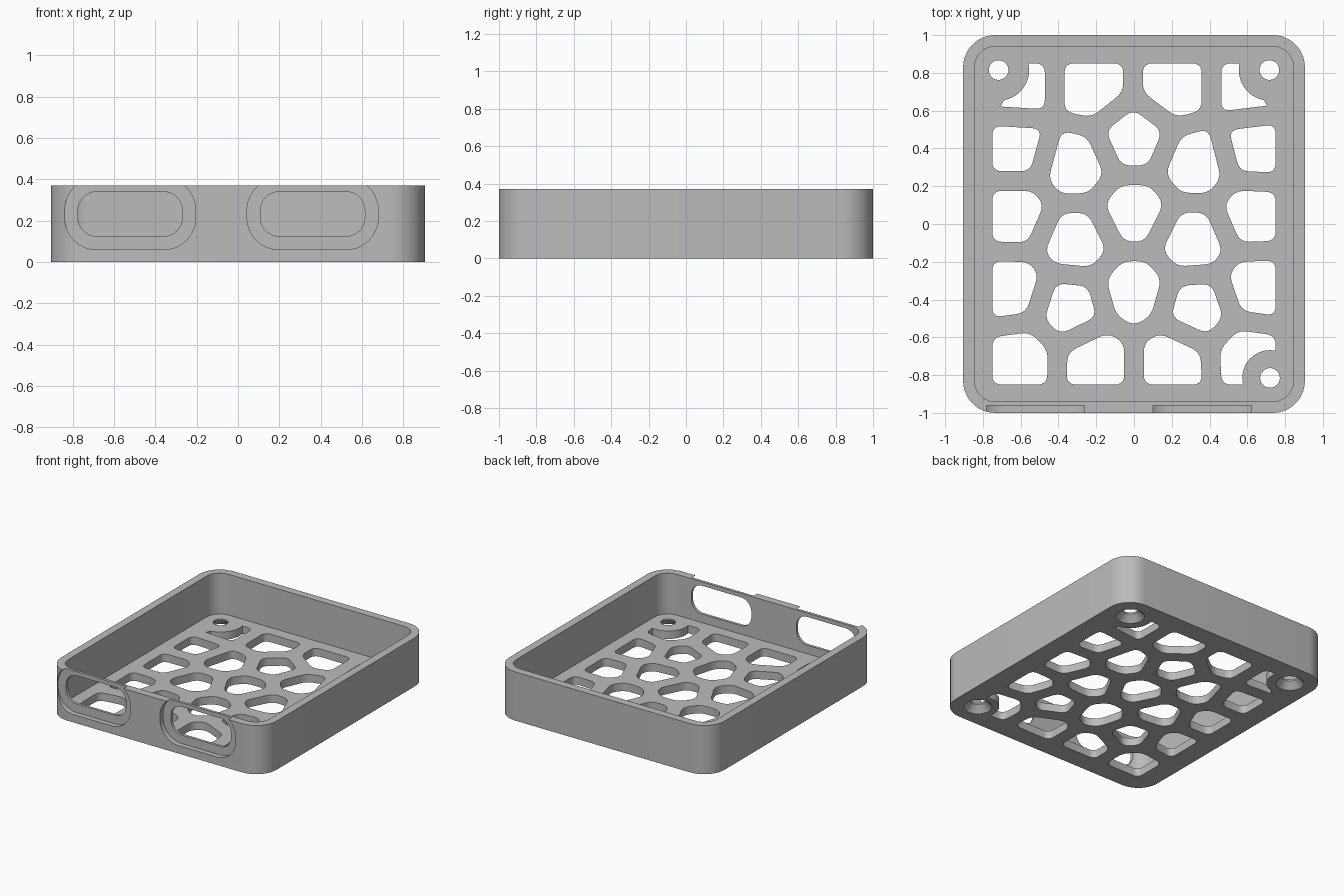
import bpy, bmesh, math
from mathutils import Vector, Matrix

default = bpy.data.objects.get("Cube")
if default:
    bpy.data.objects.remove(default, do_unlink=True)

WIDTH, DEPTH, HEIGHT = 1.81, 2.0, 0.37
WALL, FLOOR = 0.06, 0.06
CORNER = 0.17
RIB = 0.052          # half the width of a floor rib
EPS = 0.1            # overshoot for cutters


def finish(name, bm):
    bmesh.ops.recalc_face_normals(bm, faces=bm.faces)
    mesh = bpy.data.meshes.new(name)
    bm.to_mesh(mesh)
    bm.free()
    obj = bpy.data.objects.new(name, mesh)
    bpy.context.collection.objects.link(obj)
    return obj


def prism(name, outlines, low, high, upright=False):
    """Extrude flat outlines along z, or along y when upright."""
    bm = bmesh.new()
    for outline in outlines:
        rings = []
        for level in (low, high):
            rings.append([bm.verts.new((u, level, v) if upright else (u, v, level))
                          for u, v in outline])
        a, b = rings
        bm.faces.new(a)
        bm.faces.new(b)
        for i in range(len(a)):
            j = (i + 1) % len(a)
            bm.faces.new((a[i], a[j], b[j], b[i]))
    return finish(name, bm)


def rounded_rect(cx, cy, w, h, r, steps=10):
    points = []
    for k, (sx, sy) in enumerate(((1, 1), (-1, 1), (-1, -1), (1, -1))):
        for i in range(steps + 1):
            t = (k + i / steps) * math.pi / 2
            points.append((cx + sx * (w / 2 - r) + r * math.cos(t),
                           cy + sy * (h / 2 - r) + r * math.sin(t)))
    return points


def circle(cx, cy, r, steps=40):
    return [(cx + r * math.cos(math.tau * i / steps),
             cy + r * math.sin(math.tau * i / steps)) for i in range(steps)]


def clip(poly, point, normal):
    """Keep the part of a polygon behind a line."""
    out = []
    for a, b in zip(poly, poly[1:] + poly[:1]):
        da, db = (a - point).dot(normal), (b - point).dot(normal)
        if da <= 0:
            out.append(a)
        if da * db < 0:
            out.append(a.lerp(b, da / (da - db)))
    return out


def soften(poly, reach=0.05, steps=5):
    """Round every corner of a polygon."""
    poly = [p for i, p in enumerate(poly) if (p - poly[i - 1]).length > 0.02]
    out = []
    for i, b in enumerate(poly):
        a, c = poly[i - 1], poly[(i + 1) % len(poly)]
        p = b + (a - b) * min(reach / (a - b).length, 0.45)
        q = b + (c - b) * min(reach / (c - b).length, 0.45)
        for k in range(steps + 1):
            t = k / steps
            out.append(p.lerp(b, t).lerp(b.lerp(q, t), t))
    return out


def cut(target, cutter):
    mod = target.modifiers.new("cut", 'BOOLEAN')
    mod.operation, mod.solver, mod.object = 'DIFFERENCE', 'EXACT', cutter
    bpy.context.view_layer.objects.active = target
    bpy.ops.object.modifier_apply(modifier=mod.name)
    bpy.data.objects.remove(cutter, do_unlink=True)


# Tray shell
tray = prism("tray", [rounded_rect(0, 0, WIDTH, DEPTH, CORNER)], 0, HEIGHT)
cut(tray, prism("cavity", [rounded_rect(0, 0, WIDTH - 2 * WALL, DEPTH - 2 * WALL,
                                        CORNER - WALL)], FLOOR, HEIGHT + EPS))

# Organic floor openings: cells around seed points, separated by ribs
seeds = [Vector(s) for s in (
    (-.62, .73), (-.22, .73), (.21, .73), (.61, .73),
    (-.64, .40), (-.31, .31), (0, .45), (.32, .315), (.65, .40),
    (-.64, .055), (-.305, -.09), (0, .065), (.31, -.09), (.635, .05),
    (-.65, -.35), (-.34, -.45), (0, -.355), (.335, -.45), (.65, -.34),
    (-.6, -.71), (-.21, -.72), (.21, -.72), (.6, -.70))]
cells = []
for s in seeds:
    cell = [Vector((x * .75, y * .85)) for x, y in ((-1, -1), (1, -1), (1, 1), (-1, 1))]
    for other in seeds:
        if other is not s:
            n = (other - s).normalized()
            cell = clip(cell, (s + other) / 2 - n * RIB, n)
    cells.append(soften(cell))
openings = prism("floor_openings", cells, -EPS, FLOOR + EPS)

# Solid floor kept around the three screw holes
screws = [(-.717, .815), (.717, .815), (.72, -.815)]
keepers = [(x, y, .162 if y > 0 else .147) for x, y in screws]
keepers += [(-.8, .7, .12), (.8, .7, .12)]
for x, y, r in keepers:
    cut(openings, prism("screw_surround", [circle(x, y, r)], -2 * EPS, FLOOR + 2 * EPS))
cut(tray, openings)

# Countersunk screw holes
cut(tray, prism("screw_holes", [circle(x, y, .052) for x, y in screws], -EPS, FLOOR + EPS))
bm = bmesh.new()
for x, y in screws:
    bmesh.ops.create_cone(bm, cap_ends=True, segments=40, radius1=.107, radius2=.05,
                          depth=.06, matrix=Matrix.Translation((x, y, .02)))
cut(tray, finish("countersinks", bm))

# Front ports: shallow recess open at the rim, then a through opening
ports, port_z, lip = (-.522, .361), .2325, .065
front = -DEPTH / 2
cut(tray, prism("port_recesses", [rounded_rect(x, port_z, .505 + 2 * lip, .215 + 2 * lip,
                                               .09 + lip) for x in ports],
                front - EPS, front + .04, upright=True))
cut(tray, prism("port_openings", [rounded_rect(x, port_z, .505, .215, .09) for x in ports],
                front - EPS, front + 2 * EPS, upright=True))

# Grey plastic
grey = bpy.data.materials.new("grey_plastic")
grey.use_nodes = True
colour = (.5, .5, .5, 1)
grey.diffuse_color = colour
grey.node_tree.nodes["Principled BSDF"].inputs["Base Color"].default_value = colour
tray.data.materials.clear()
tray.data.materials.append(grey)
for face in tray.data.polygons:
    face.material_index = 0

bpy.ops.object.select_all(action='DESELECT')
tray.select_set(True)
bpy.context.view_layer.objects.active = tray
bpy.ops.object.shade_smooth_by_angle(angle=math.radians(30))
